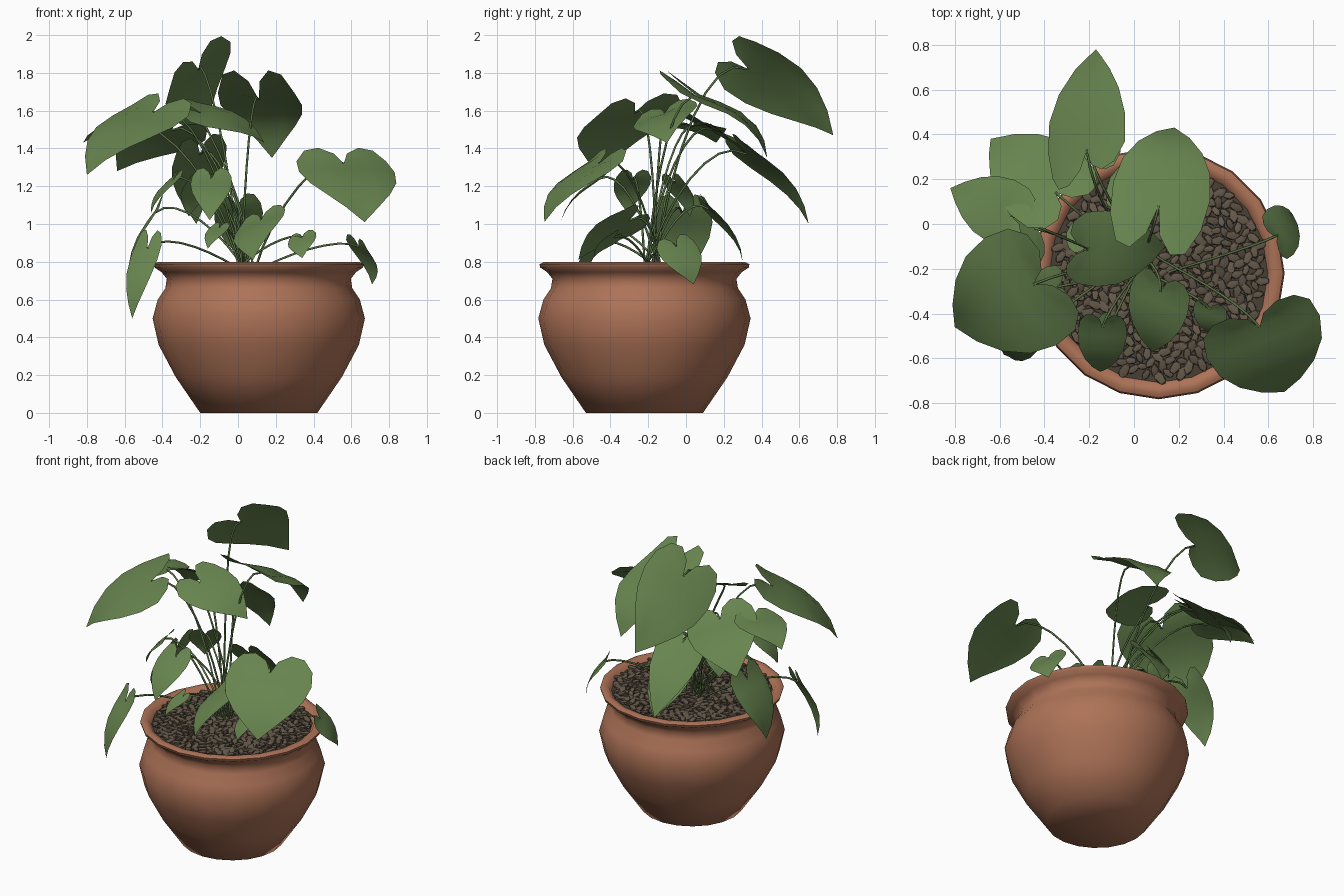
import bpy, bmesh, math, random
from mathutils import Vector, Matrix

random.seed(4)
default = bpy.data.objects.get("Cube")
if default:
    bpy.data.objects.remove(default, do_unlink=True)

POT = Vector((0.11, -0.22, 0))
ROOT = Vector((0.05, -0.18, 0.75))
UP = Vector((0, 0, 1))


def material(name, rgb):
    mat = bpy.data.materials.new(name)
    mat.use_nodes = True
    colour = (*rgb, 1)
    mat.diffuse_color = colour
    shader = next(n for n in mat.node_tree.nodes if n.type == 'BSDF_PRINCIPLED')
    shader.inputs["Base Color"].default_value = colour
    shader.inputs["Roughness"].default_value = 0.8
    return mat


TERRACOTTA = material("terracotta", (0.42, 0.17, 0.095))
LEAF = material("leaf green", (0.135, 0.23, 0.077))
STEM = material("stem green", (0.10, 0.17, 0.06))
SOIL = material("dark soil", (0.065, 0.05, 0.035))
PEBBLE = material("brown pebble", (0.125, 0.095, 0.066))


def finish(name, bm, mats, angle=None):
    mesh = bpy.data.meshes.new(name)
    bm.to_mesh(mesh)
    bm.free()
    obj = bpy.data.objects.new(name, mesh)
    bpy.context.collection.objects.link(obj)
    for mat in mats:
        mesh.materials.append(mat)
    if angle:
        bpy.ops.object.select_all(action='DESELECT')
        obj.select_set(True)
        bpy.context.view_layer.objects.active = obj
        bpy.ops.object.shade_smooth_by_angle(angle=math.radians(angle))
    return obj


def lathe(name, profile, sides, mat, angle):
    """Revolve a (radius, height) profile around the pot axis."""
    bm = bmesh.new()
    verts = [bm.verts.new((r, 0, z)) for r, z in profile]
    edges = [bm.edges.new(pair) for pair in zip(verts, verts[1:])]
    bmesh.ops.spin(bm, geom=verts + edges, cent=(0, 0, 0), axis=(0, 0, 1),
                   angle=math.tau, steps=sides, use_merge=False)
    bmesh.ops.remove_doubles(bm, verts=bm.verts, dist=0.0005)
    bmesh.ops.recalc_face_normals(bm, faces=bm.faces)
    bmesh.ops.translate(bm, verts=bm.verts, vec=POT)
    return finish(name, bm, [mat], angle)


# Pot: tapered foot, round belly, waisted neck and rounded flared rim
lathe("pot", [(0, 0.01), (0.31, 0), (0.44, 0.19), (0.53, 0.36), (0.562, 0.5),
              (0.535, 0.6), (0.495, 0.66), (0.487, 0.71), (0.515, 0.745),
              (0.552, 0.77), (0.556, 0.787), (0.535, 0.798), (0.505, 0.792),
              (0.485, 0.765)],
      20, TERRACOTTA, 60)
lathe("soil", [(0, 0.768), (0.49, 0.768)], 20, SOIL, None)

# Pebbles: flattened stones scattered evenly over the soil
bm = bmesh.new()
COUNT = 420
for i in range(COUNT):
    radius = 0.47 * math.sqrt((i + 0.5) / COUNT)
    turn = i * 2.39996
    place = POT + Vector((radius * math.cos(turn), radius * math.sin(turn), 0.777))
    size = random.uniform(0.8, 1.2)
    spin = Matrix.Rotation(random.uniform(0, math.tau), 4, 'Z')
    tilt = Matrix.Rotation(random.uniform(-0.4, 0.4), 4, 'Y')
    shape = Matrix.Diagonal((0.036 * size, 0.02 * size, 0.013, 1))
    bmesh.ops.create_icosphere(bm, subdivisions=1, radius=1,
                               matrix=Matrix.Translation(place) @ spin @ tilt @ shape)
finish("pebbles", bm, [PEBBLE], 40)

# Stems: all share one curve object
stems = bpy.data.curves.new("stems", 'CURVE')
stems.dimensions = '3D'
stems.bevel_depth = 0.006
stems.bevel_resolution = 1
stems.resolution_u = 8
stems.materials.append(STEM)
bpy.context.collection.objects.link(bpy.data.objects.new("stems", stems))


def add_stem(end, along):
    start = ROOT + Vector((random.uniform(-0.06, 0.06), random.uniform(-0.06, 0.06), 0))
    rise = end - start
    spline = stems.splines.new('BEZIER')
    spline.bezier_points.add(1)
    lower, upper = spline.bezier_points
    lower.co, upper.co = start, end
    lower.handle_left = start - UP * 0.1
    lower.handle_right = start + Vector((rise.x * 0.2, rise.y * 0.2, abs(rise.z) * 0.6))
    upper.handle_left = end - along * 0.3 - Vector((rise.x, rise.y, 0)) * 0.15
    upper.handle_right = end + along * 0.1


# Half of a heart-shaped blade: (distance along the midrib, share of half width)
HEART = [(0, 0), (-0.17, 0.14), (-0.27, 0.42), (-0.24, 0.72), (-0.08, 0.94),
         (0.15, 1), (0.4, 0.9), (0.62, 0.66), (0.82, 0.34), (1, 0)]


def leaf(name, base, tip, half_width, roll=0, lobe=1, arch=0.1):
    """Arched heart-shaped leaf; a positive roll lifts its right-hand edge."""
    base, tip = Vector(base), Vector(tip)
    along = tip - base
    length = along.length
    flat = along.cross(UP).normalized()
    lift = flat.cross(along).normalized()
    roll = math.radians(roll)
    side = flat * math.cos(roll) + lift * math.sin(roll)
    normal = side.cross(along).normalized()

    def point(u, v):
        bulge = arch * 4 * u * (1 - u) if u > 0 else arch * 0.6 * u
        ripple = 0.16 * abs(v) - 0.24 * v * v
        return (base + along * u + side * (v * half_width)
                + normal * (bulge * length + ripple * half_width))

    bm = bmesh.new()
    for sign in (-1, 1):
        rows = []
        for u, v in HEART:
            u = u * lobe if u < 0 else u
            rib = max(u, 0)
            rows.append([bm.verts.new(point(rib + (u - rib) * k, sign * v * k))
                         for k in (0, 0.5, 1)])
        for a, b in zip(rows, rows[1:]):
            for k in (0, 1):
                quad = [a[k], a[k + 1], b[k + 1], b[k]]
                bm.faces.new(quad if sign > 0 else quad[::-1])
    bmesh.ops.remove_doubles(bm, verts=bm.verts, dist=0.0005)
    bmesh.ops.dissolve_degenerate(bm, edges=bm.edges, dist=0.0005)
    finish(name, bm, [LEAF], 80)
    add_stem(base, along)


# Tall back leaves
leaf("top_leaf", (-0.21, 0.33, 1.82), (-0.17, 0.78, 1.47), 0.235, roll=46)
leaf("back_leaf", (0.11, 0.08, 1.66), (0.18, 0.43, 1.35), 0.22, lobe=2, arch=0.16)
leaf("back_right_leaf", (-0.35, 0.14, 1.5), (-0.64, 0.38, 1.28), 0.22, roll=-20)
leaf("back_hanging_leaf", (-0.2, 0.32, 1.37), (-0.22, 0.65, 1.0), 0.15, roll=15)

# Broad upper leaves on the sides and in the middle
leaf("big_right_leaf", (-0.45, -0.27, 1.59), (-0.8, -0.46, 1.26), 0.29, roll=8)
leaf("far_right_leaf", (-0.55, 0.04, 1.52), (-0.82, 0.16, 1.43), 0.15)
leaf("middle_leaf", (-0.2, -0.11, 1.59), (0.14, -0.1, 1.43), 0.18, roll=-20)
leaf("big_left_leaf", (0.56, -0.46, 1.32), (0.67, -0.75, 1.01), 0.27)

# Hanging leaves and small lower leaves around the rim
leaf("left_rim_leaf", (0.64, -0.05, 0.88), (0.71, 0.04, 0.68), 0.12, roll=-25)
leaf("right_hanging_leaf", (-0.44, -0.02, 1.06), (-0.58, -0.02, 0.7), 0.16)
leaf("front_right_hanging_leaf", (-0.48, -0.5, 0.87), (-0.56, -0.59, 0.5), 0.08, roll=15)
leaf("front_leaf", (0.12, -0.3, 1.02), (0.08, -0.57, 0.81), 0.15, roll=-25)
leaf("front_left_small_leaf", (0.34, -0.38, 0.93), (0.34, -0.49, 0.82), 0.08, roll=-20)
leaf("front_right_leaf", (-0.14, -0.46, 1.24), (-0.15, -0.66, 1.02), 0.11)
leaf("front_right_small_leaf", (-0.1, -0.44, 0.98), (-0.16, -0.54, 0.87), 0.06)
leaf("back_low_leaf", (0.0, 0.12, 1.08), (0.03, 0.3, 0.8), 0.13, roll=15)
leaf("right_small_leaf", (-0.34, -0.28, 1.24), (-0.46, -0.31, 1.06), 0.1)
leaf("inner_leaf", (-0.2, -0.06, 1.22), (-0.26, 0.02, 1.04), 0.1)
